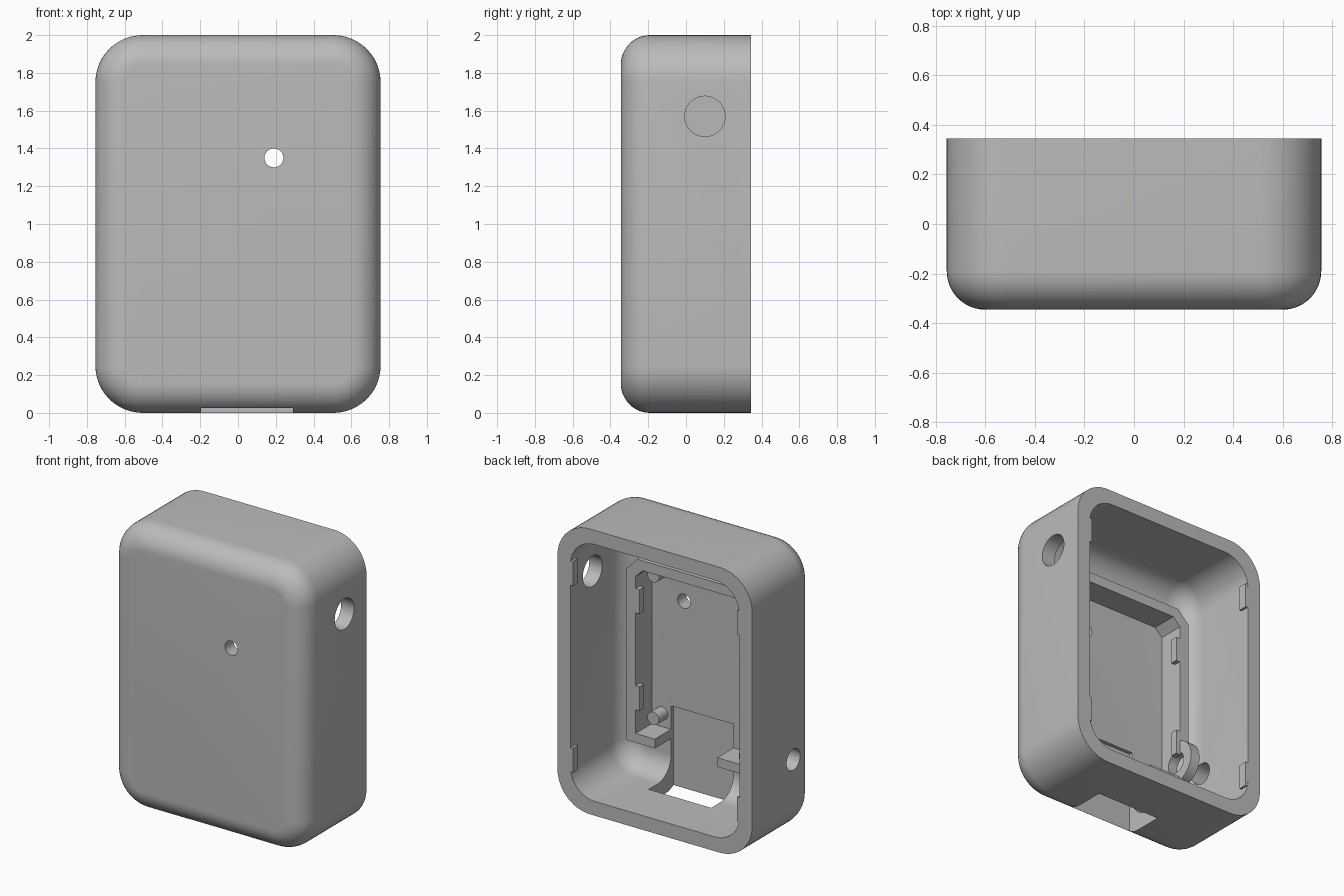
import bpy, bmesh
from math import sin, cos, pi
from mathutils import Matrix

old = bpy.data.objects.get("Cube")
if old:
    bpy.data.objects.remove(old, do_unlink=True)

GREY = (0.5, 0.5, 0.5, 1)
mat = bpy.data.materials.new("plain grey plastic")
mat.use_nodes = True
mat.diffuse_color = GREY
mat.node_tree.nodes["Principled BSDF"].inputs["Base Color"].default_value = GREY


def finish(bm, name):
    bmesh.ops.recalc_face_normals(bm, faces=bm.faces)
    mesh = bpy.data.meshes.new(name)
    bm.to_mesh(mesh)
    bm.free()
    mesh.materials.append(mat)
    ob = bpy.data.objects.new(name, mesh)
    bpy.context.collection.objects.link(ob)
    return ob


def loft(name, rings):
    """Skin closed rings of points and cap both ends."""
    bm = bmesh.new()
    rows = [[bm.verts.new(p) for p in ring] for ring in rings]
    n = len(rows[0])
    for a, b in zip(rows, rows[1:]):
        for i in range(n):
            j = (i + 1) % n
            bm.faces.new((a[i], a[j], b[j], b[i]))
    bm.faces.new(rows[0])
    bm.faces.new(rows[-1])
    return finish(bm, name)


def rounded_ring(hw, hh, r, y, steps=12):
    pts = []
    for q, (sx, sz) in enumerate([(1, 1), (-1, 1), (-1, -1), (1, -1)]):
        for k in range(steps + 1):
            a = (q + k / steps) * pi / 2
            pts.append((sx * (hw - r) + r * cos(a), y, 1 + sz * (hh - r) + r * sin(a)))
    return pts


def rounded_tray(name, hw, hh, corner, fillet, front, back, steps=12):
    rings = []
    for k in range(steps + 1):
        a = k / steps * pi / 2
        d = fillet * (1 - sin(a))
        rings.append(rounded_ring(hw - d, hh - d, corner - d, front + fillet * (1 - cos(a))))
    rings.append(rounded_ring(hw, hh, corner, back))
    return loft(name, rings)


def prism(name, pts, y0, y1):
    return loft(name, [[(x, y, z) for x, z in pts] for y in (y0, y1)])


def box(name, x0, x1, y0, y1, z0, z1):
    return prism(name, [(x0, z0), (x1, z0), (x1, z1), (x0, z1)], y0, y1)


def cylinder(name, axis, centre, r, length):
    bm = bmesh.new()
    turn = Matrix.Rotation(pi / 2, 4, 'Y' if axis == 'X' else 'X')
    bmesh.ops.create_cone(bm, cap_ends=True, segments=40, radius1=r, radius2=r,
                          depth=length, matrix=Matrix.Translation(centre) @ turn)
    return finish(bm, name)


def boolean(ob, tool, mode='DIFFERENCE'):
    mod = ob.modifiers.new("cut", 'BOOLEAN')
    mod.operation = mode
    mod.solver = 'EXACT'
    mod.object = tool
    bpy.context.view_layer.objects.active = ob
    bpy.ops.object.modifier_apply(modifier=mod.name)
    bpy.data.objects.remove(tool, do_unlink=True)


def cable_slot():
    return box("slot_cutter", -0.195, 0.29, -0.275, 0, -0.1, 0.59)


def side_hole():
    return cylinder("side_hole_cutter", 'X', (-0.6, -0.11, 0.545), 0.075, 0.5)


# Hollow case, open at the back
case = rounded_tray("case", 0.755, 1, 0.25, 0.155, -0.345, 0.345)
boolean(case, rounded_tray("cavity_cutter", 0.655, 0.9, 0.19, 0.15, -0.25, 0.5))
boolean(case, cylinder("front_hole_cutter", 'Y', (0.19, -0.3, 1.35), 0.05, 0.3))
boolean(case, cylinder("large_hole_cutter", 'X', (0.7, 0.1, 1.57), 0.107, 0.3))
boolean(case, side_hole())
boolean(case, cable_slot())


# Raised frame around the inner pocket, with chamfered upper corners
def frame_outline(hw, z0, z1, c):
    return [(-hw, z0), (hw, z0), (hw, z1 - c), (hw - c, z1), (c - hw, z1), (-hw, z1 - c)]


frame = prism("inner_frame", frame_outline(0.51, 0.36, 1.65, 0.085), -0.26, -0.07)
boolean(frame, prism("pocket_cutter", frame_outline(0.44, 0.425, 1.58, 0.055), -0.4, 0.2))
boolean(frame, cylinder("boss", 'X', (-0.475, -0.11, 0.545), 0.15, 0.07), 'UNION')
boolean(frame, side_hole())
boolean(frame, cable_slot())

parts = [case, frame]

# Mounting pegs in the pocket
for label, z in (("lower", 0.52), ("upper", 1.52)):
    parts.append(cylinder(label + "_peg", 'Y', (0.36, -0.205, z), 0.045, 0.11))

# Snap tabs on the frame and on the rim, both sides
for side, s in (("left", 1), ("right", -1)):
    for level, zf, zr in (("lower", 0.675, 0.34), ("upper", 1.355, 1.65)):
        parts.append(box(f"{side}_{level}_frame_tab", s * 0.41, s * 0.45,
                         -0.12, -0.071, zf - 0.085, zf + 0.085))
        parts.append(box(f"{side}_{level}_rim_tab", s * 0.637, s * 0.67,
                         0.285, 0.344, zr - 0.085, zr + 0.085))

# Smooth the curved surfaces, keep edges crisp
bpy.ops.object.select_all(action='DESELECT')
for ob in parts:
    ob.select_set(True)
bpy.context.view_layer.objects.active = case
bpy.ops.object.shade_smooth_by_angle(angle=pi / 6)
